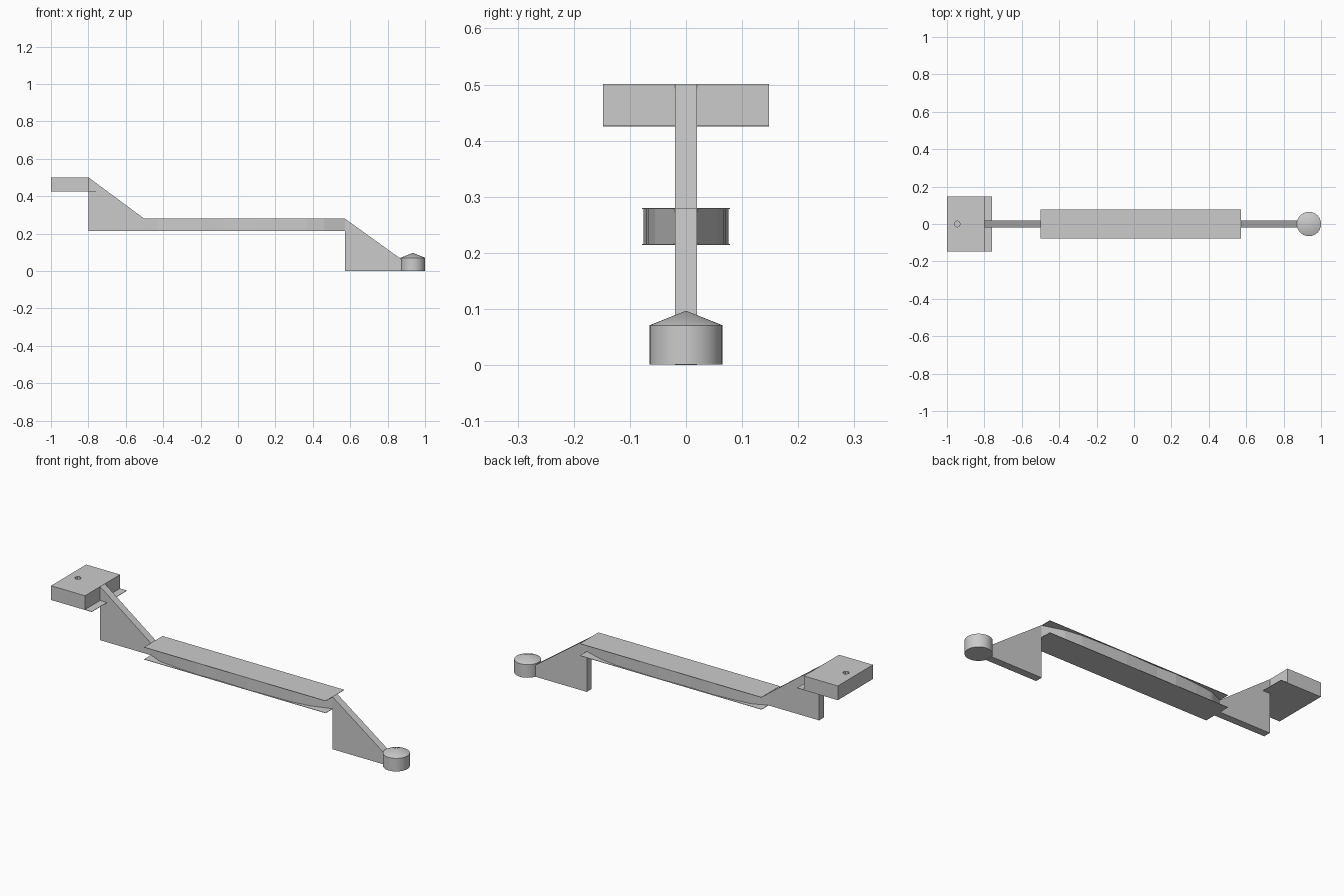
import bpy, bmesh, math

if "Cube" in bpy.data.objects:
    bpy.data.objects.remove(bpy.data.objects["Cube"])


def finish(name, bm):
    bmesh.ops.recalc_face_normals(bm, faces=bm.faces)
    mesh = bpy.data.meshes.new(name)
    bm.to_mesh(mesh)
    bm.free()
    ob = bpy.data.objects.new(name, mesh)
    bpy.context.collection.objects.link(ob)
    return ob


def extrude(name, pts, vec):
    """Prism from a planar outline."""
    bm = bmesh.new()
    face = bm.faces.new([bm.verts.new(p) for p in pts])
    res = bmesh.ops.extrude_face_region(bm, geom=[face])
    verts = [g for g in res["geom"] if isinstance(g, bmesh.types.BMVert)]
    bmesh.ops.translate(bm, verts=verts, vec=vec)
    if not any(f.is_valid and f is face for f in bm.faces):
        bmesh.ops.holes_fill(bm, edges=bm.edges)
    return finish(name, bm)


def box(name, x0, x1, y, z0, z1):
    pts = [(x0, -y, z0), (x1, -y, z0), (x1, y, z0), (x0, y, z0)]
    return extrude(name, pts, (0, 0, z1 - z0))


def strut(name, x0, x1, z_top, z_low, z_base):
    w = 0.02
    prof = [(x0, z_base), (x1, z_base), (x1, z_low), (x0, z_top)]
    return extrude(name, [(x, -w, z) for x, z in prof], (0, 2 * w, 0))


# Head block with a small round hole, and its wider base sheet
head = box("head_block", -1.0, -0.8, 0.148, 0.43, 0.504)
box("head_base_sheet", -1.0, -0.76, 0.148, 0.428, 0.430)

bpy.ops.mesh.primitive_cylinder_add(vertices=8, radius=0.016, depth=0.08,
                                    location=(-0.945, 0, 0.504))
cutter = bpy.context.object
cutter.name = "hole_cutter"
cutter.hide_render = True
cutter.hide_viewport = True
hole = head.modifiers.new("hole", "BOOLEAN")
hole.operation = "DIFFERENCE"
hole.solver = "EXACT"
hole.object = cutter

# Sloping wedge struts
strut("upper_strut", -0.8, -0.5, 0.504, 0.282, 0.218)
strut("lower_strut", 0.572, 0.875, 0.283, 0.065, 0.003)

# Beam: two flat sheets around a body that narrows towards its ends
box("beam_top_sheet", -0.5, 0.572, 0.078, 0.281, 0.283)
box("beam_bottom_sheet", -0.5, 0.572, 0.078, 0.217, 0.219)
half = [(-0.5, 0.02), (-0.43, 0.052), (-0.41, 0.056), (-0.32, 0.066),
        (-0.19, 0.075), (-0.08, 0.07), (0.11, 0.076), (0.31, 0.07),
        (0.37, 0.068), (0.46, 0.055), (0.572, 0.02)]
outline = [(x, -y, 0.219) for x, y in half] + [(x, y, 0.219) for x, y in reversed(half)]
extrude("beam_body", outline, (0, 0, 0.062))

# Round knob with a shallow conical cap
bm = bmesh.new()
prof = [(0, 0, 0.004), (0.065, 0, 0.004), (0.065, 0, 0.074), (0, 0, 0.1)]
vs = [bm.verts.new(p) for p in prof]
es = [bm.edges.new(p) for p in zip(vs, vs[1:])]
bmesh.ops.spin(bm, geom=vs + es, axis=(0, 0, 1), cent=(0, 0, 0),
               angle=2 * math.pi, steps=40)
bmesh.ops.remove_doubles(bm, verts=bm.verts, dist=1e-5)
knob = finish("end_knob", bm)
knob.location.x = 0.935
bpy.ops.object.select_all(action="DESELECT")
knob.select_set(True)
bpy.context.view_layer.objects.active = knob
bpy.ops.object.shade_smooth_by_angle(angle=math.radians(20))

# Rest the model on the ground
low = 0.003
for ob in bpy.data.objects:
    ob.location.z -= low
